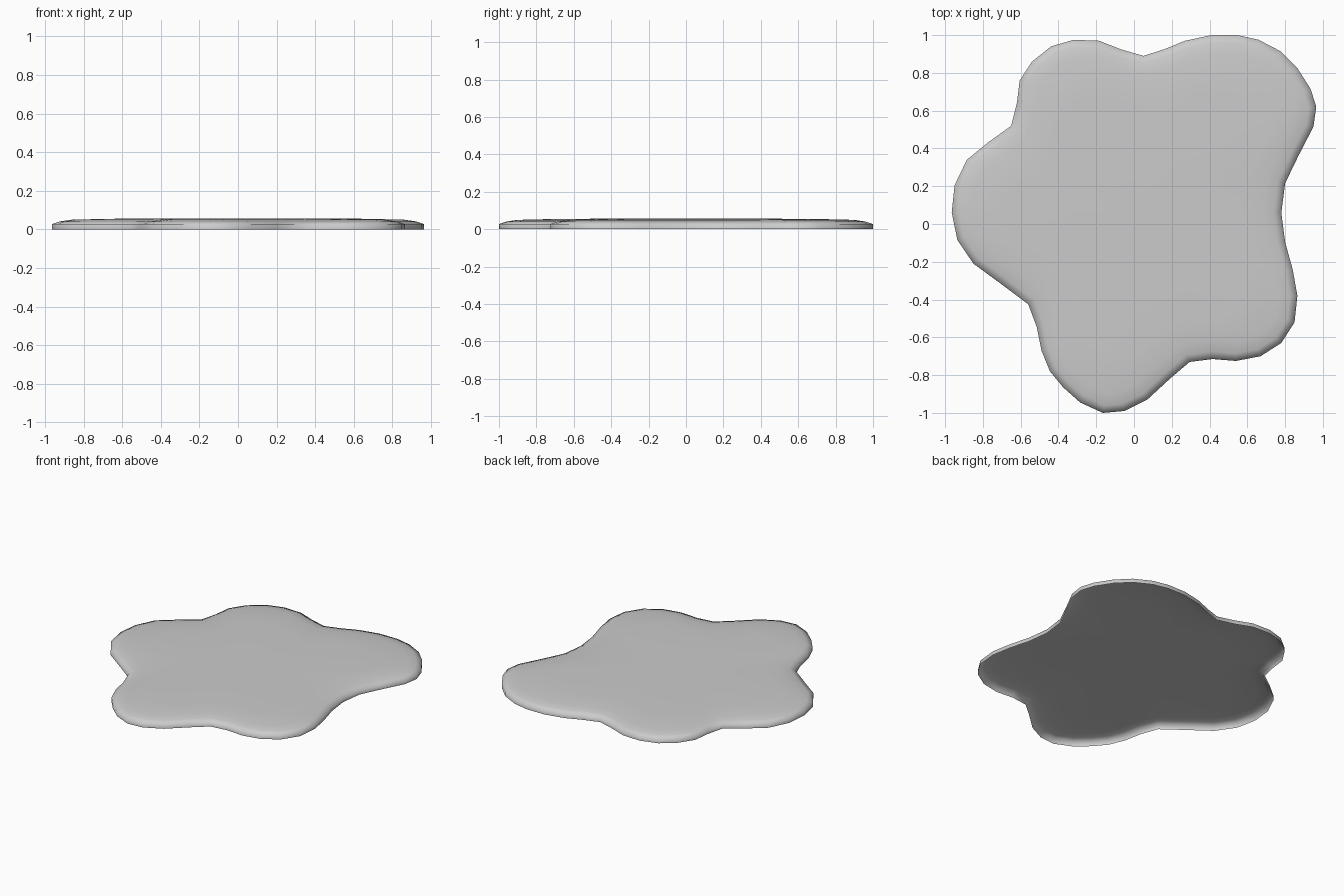
import bpy, bmesh
from mathutils import Vector

if "Cube" in bpy.data.objects:
    bpy.data.objects.remove(bpy.data.objects["Cube"])

# Puddle outline seen from above, clockwise
OUTLINE = [Vector(p) for p in [
    (.05, .89), (.16, .925), (.27, .97), (.41, 1), (.55, 1), (.66, .975),
    (.775, .915), (.865, .825), (.935, .715), (.965, .62), (.95, .515), (.87, .36),
    (.80, .215), (.78, .06), (.80, -.095), (.84, -.24), (.865, -.38), (.85, -.52),
    (.78, -.63), (.67, -.70), (.54, -.725), (.415, -.715), (.295, -.73), (.195, -.815),
    (.07, -.93), (-.05, -.99), (-.165, -1), (-.285, -.945), (-.375, -.865), (-.445, -.78),
    (-.49, -.67), (-.515, -.545), (-.56, -.425), (-.70, -.32), (-.85, -.21), (-.935, -.085),
    (-.965, .06), (-.95, .205), (-.885, .34), (-.775, .43), (-.65, .52), (-.62, .64),
    (-.605, .76), (-.54, .86), (-.44, .94), (-.32, .975), (-.185, .97), (-.07, .925)]]
N = len(OUTLINE)


def inset(dist):
    """Outline moved inward along its local normals."""
    pts = []
    for i, p in enumerate(OUTLINE):
        t = (OUTLINE[(i + 1) % N] - OUTLINE[i - 1]).normalized()
        pts.append(p + Vector((t.y, -t.x)) * dist)
    return pts


# Rings from the ground edge up over the rounded rim to the nearly flat top
rings = [(inset(0), 0), (inset(0), .027), (inset(.04), .041), (inset(.10), .050),
         ([p * .7 for p in OUTLINE], .055), ([p * .35 for p in OUTLINE], .057)]

bm = bmesh.new()
loops = [[bm.verts.new((p.x, p.y, z)) for p in pts] for pts, z in rings]
for a, b in zip(loops, loops[1:]):
    for i in range(N):
        j = (i + 1) % N
        bm.faces.new((a[j], a[i], b[i], b[j]))

# Close the top; the underside stays open
centre = bm.verts.new((0, 0, .057))
for i in range(N):
    bm.faces.new((loops[-1][(i + 1) % N], loops[-1][i], centre))
for f in bm.faces:
    f.smooth = True

mesh = bpy.data.meshes.new("puddle")
bm.to_mesh(mesh)
bm.free()
bpy.context.collection.objects.link(bpy.data.objects.new("puddle", mesh))
